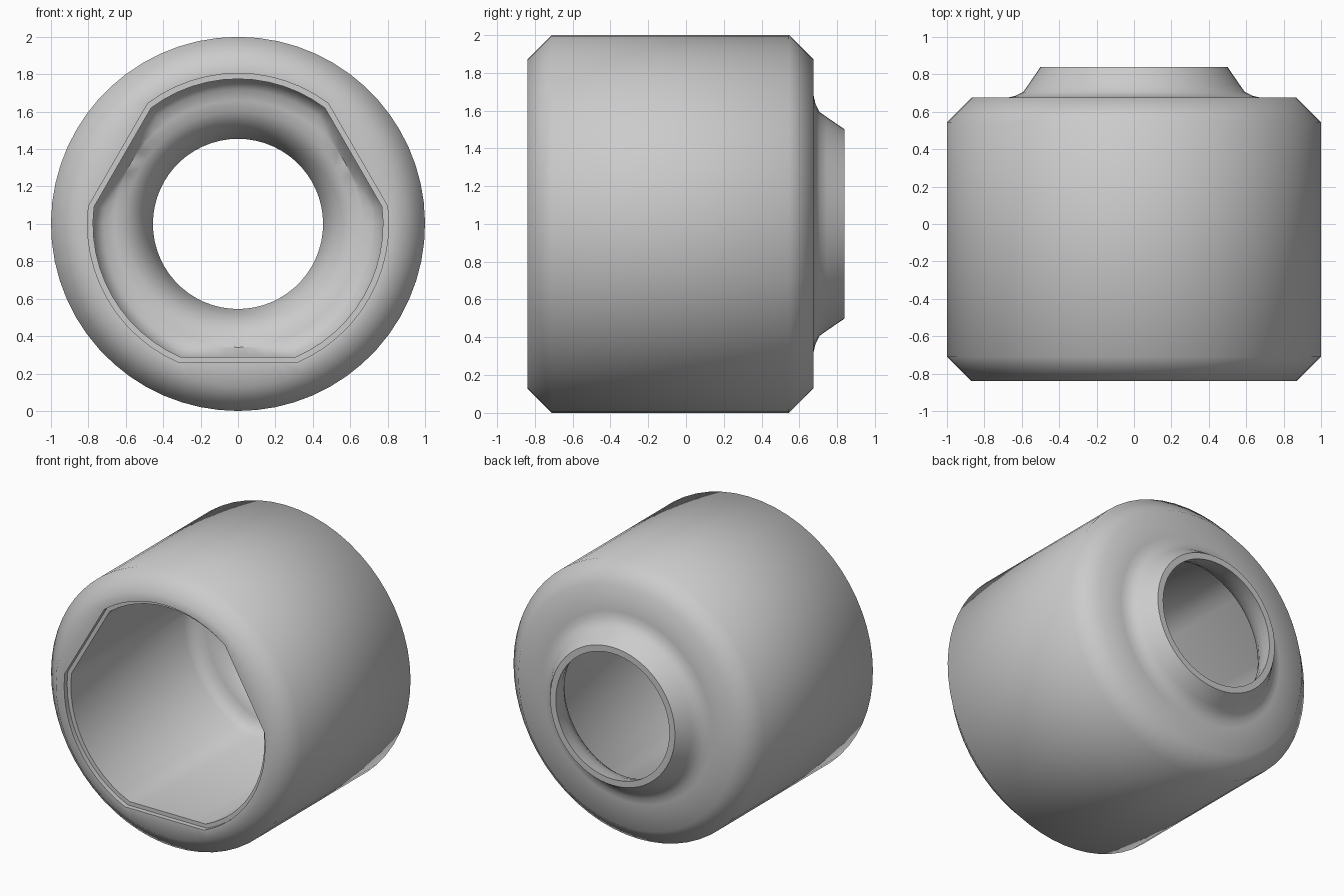
import bpy, bmesh, math

if "Cube" in bpy.data.objects:
    bpy.data.objects.remove(bpy.data.objects["Cube"])

# Ring cross-section: (radius, y, has three flats), outside first, then back through the bore
PROFILE = [
    (0.805, -0.84, True), (0.87, -0.84, False), (1.0, -0.71, False),
    (1.0, 0.545, False), (0.87, 0.675, False),
    # neck fillet and cone
    (0.68, 0.675, False), (0.635, 0.685, False), (0.592, 0.707, False),
    (0.565, 0.745, False), (0.50, 0.84, False),
    # neck bore and inner back wall
    (0.455, 0.84, False), (0.47, 0.76, False), (0.50, 0.68, False),
    (0.545, 0.615, False), (0.60, 0.575, False), (0.66, 0.56, False),
    # keyed cavity and the shallow step at its mouth
    (0.72, 0.55, True), (0.775, 0.49, True), (0.775, -0.805, True), (0.805, -0.805, True),
]
HALF_FLAT = math.radians(23.2)
FLAT_STEPS, ARC_STEPS = 8, 12

# Angles of one third: a flat, then the arc to the next flat; (angle, flat-clip factor)
spokes = []
for k in range(3):
    mid = math.radians(-90 + 120 * k)
    for i in range(FLAT_STEPS):
        d = HALF_FLAT * (2 * i / FLAT_STEPS - 1)
        spokes.append((mid + d, math.cos(HALF_FLAT) / math.cos(d)))
    arc = math.radians(120) - 2 * HALF_FLAT
    for i in range(ARC_STEPS):
        spokes.append((mid + HALF_FLAT + arc * i / ARC_STEPS, 1.0))

# Sweep the cross-section around the y axis
bm = bmesh.new()
rings = []
for r, y, keyed in PROFILE:
    ring = []
    for a, clip in spokes:
        rr = r * clip if keyed else r
        ring.append(bm.verts.new((rr * math.cos(a), y, 1 + rr * math.sin(a))))
    rings.append(ring)
n = len(spokes)
for j, ring in enumerate(rings):
    nxt = rings[(j + 1) % len(rings)]
    for i in range(n):
        bm.faces.new((ring[i], ring[(i + 1) % n], nxt[(i + 1) % n], nxt[i]))
bmesh.ops.recalc_face_normals(bm, faces=bm.faces)
mesh = bpy.data.meshes.new("keyed_collar")
bm.to_mesh(mesh)
bm.free()

collar = bpy.data.objects.new("keyed_collar", mesh)
bpy.context.collection.objects.link(collar)
bpy.context.view_layer.objects.active = collar
collar.select_set(True)
bpy.ops.object.shade_smooth_by_angle(angle=math.radians(50))
